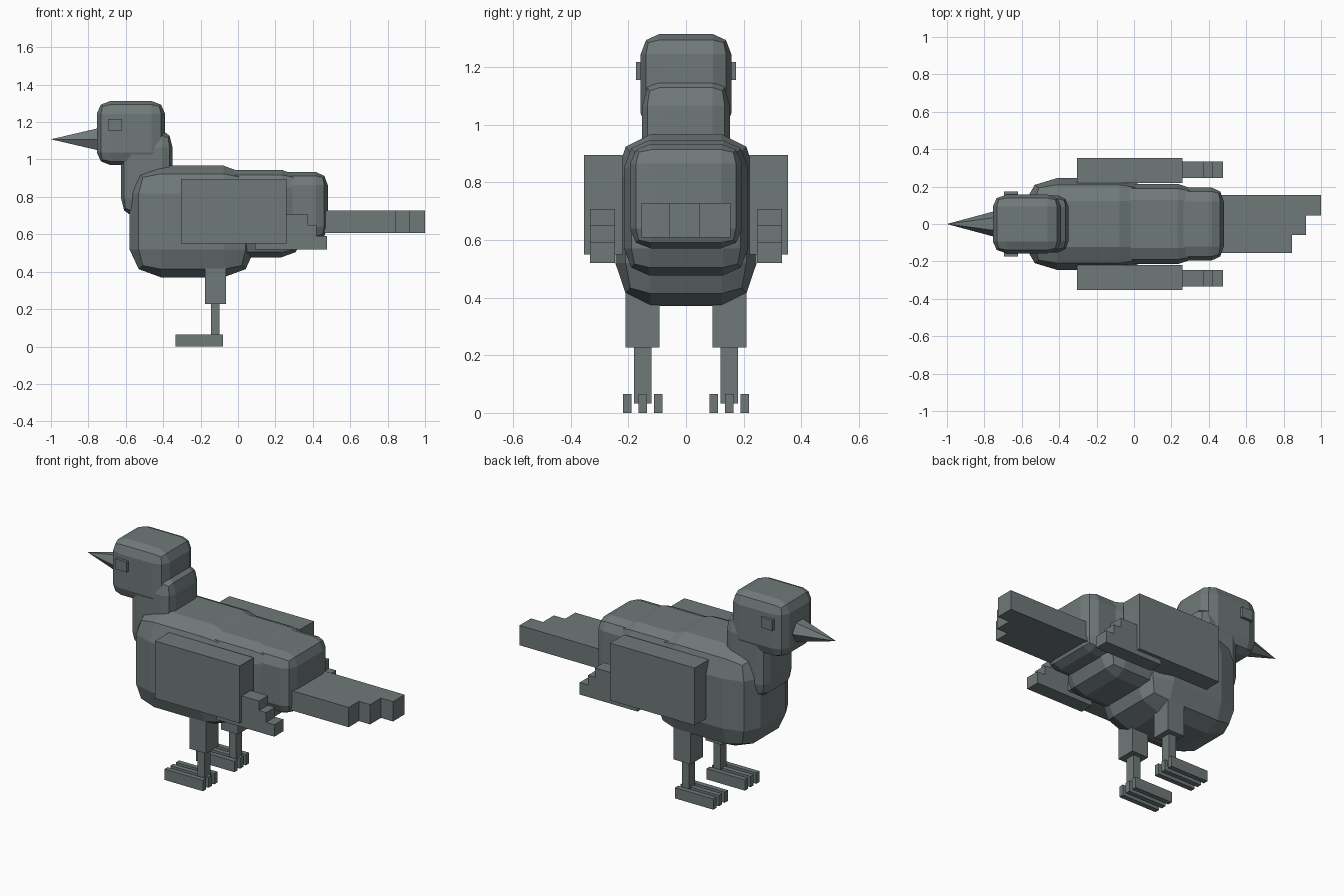
import bpy, bmesh, math
from mathutils import Matrix, Vector

if "Cube" in bpy.data.objects:
    bpy.data.objects.remove(bpy.data.objects["Cube"])

grey = bpy.data.materials.new("slate_grey_plumage")
grey.diffuse_color = (0.16, 0.19, 0.19, 1)
grey.use_nodes = True
grey.node_tree.nodes["Principled BSDF"].inputs["Base Color"].default_value = grey.diffuse_color


def finish(bm, name):
    bmesh.ops.recalc_face_normals(bm, faces=bm.faces)
    mesh = bpy.data.meshes.new(name)
    bm.to_mesh(mesh)
    bm.free()
    mesh.materials.append(grey)
    obj = bpy.data.objects.new(name, mesh)
    bpy.context.collection.objects.link(obj)
    return obj


def box(name, x, y, z, round_by=0):
    """Box from (min, max) ranges; round_by is a bevel as a share of each side."""
    bm = bmesh.new()
    bmesh.ops.create_cube(bm, size=1)
    if round_by:
        bmesh.ops.bevel(bm, geom=bm.edges[:], offset=round_by, segments=2,
                        profile=0.5, affect='EDGES')
    lo = Vector((min(x), min(y), min(z)))
    hi = Vector((max(x), max(y), max(z)))
    bmesh.ops.scale(bm, vec=hi - lo, verts=bm.verts)
    bmesh.ops.translate(bm, vec=(lo + hi) / 2, verts=bm.verts)
    return finish(bm, name)


def pair(name, x, y, z):
    """The same box on both sides of the bird."""
    for side, s in (("left", -1), ("right", 1)):
        box(f"{side}_{name}", x, (y[0] * s, y[1] * s), z)


# Rounded body masses, neck and head
box("breast", (-0.58, 0.09), (-0.245, 0.245), (0.37, 0.967), 0.25)
box("belly", (-0.20, 0.34), (-0.215, 0.215), (0.477, 0.945), 0.2)
box("rump", (0.14, 0.48), (-0.195, 0.195), (0.57, 0.933), 0.19)
box("neck", (-0.625, -0.35), (-0.152, 0.152), (0.70, 1.155), 0.2)
box("head", (-0.755, -0.39), (-0.157, 0.157), (0.97, 1.313), 0.2)

# Six-sided beak pointing forward
bm = bmesh.new()
bmesh.ops.create_cone(bm, cap_ends=True, segments=6, radius1=0.07, radius2=0, depth=0.26)
bmesh.ops.rotate(bm, verts=bm.verts, matrix=Matrix.Rotation(-math.pi / 2, 3, 'Y'))
# Turn so that two of the ridges lie at the sides
if max(v.co.z for v in bm.verts) > 0.065:
    bmesh.ops.rotate(bm, verts=bm.verts, matrix=Matrix.Rotation(math.pi / 6, 3, 'X'))
bmesh.ops.translate(bm, verts=bm.verts, vec=(-0.87, 0, 1.108))
finish(bm, "beak")

# Eyes
pair("eye", (-0.695, -0.62), (0.14, 0.174), (1.155, 1.217))

# Wings with stepped feather tips
pair("wing", (-0.305, 0.258), (0.22, 0.353), (0.55, 0.895))
for i, (tip, z0, z1) in enumerate(((0.475, 0.52, 0.592), (0.42, 0.592, 0.65),
                                   (0.373, 0.65, 0.707))):
    pair(f"wing_feather_{i + 1}", (0.09, tip), (0.247, 0.333), (z0, z1))

# Staggered tail feathers
for i, (tip, y0, y1) in enumerate(((0.845, -0.155, -0.058), (0.92, -0.058, 0.045),
                                   (1.0, 0.045, 0.155))):
    box(f"tail_feather_{i + 1}", (0.4, tip), (y0, y1), (0.608, 0.727))

# Legs and toes
pair("thigh", (-0.177, -0.065), (0.092, 0.21), (0.227, 0.47))
pair("shin", (-0.145, -0.098), (0.12, 0.18), (0.033, 0.25))
for i, yc in enumerate((0.096, 0.15, 0.204)):
    pair(f"toe_{i + 1}", (-0.335, -0.08), (yc - 0.015, yc + 0.015), (0, 0.065))
